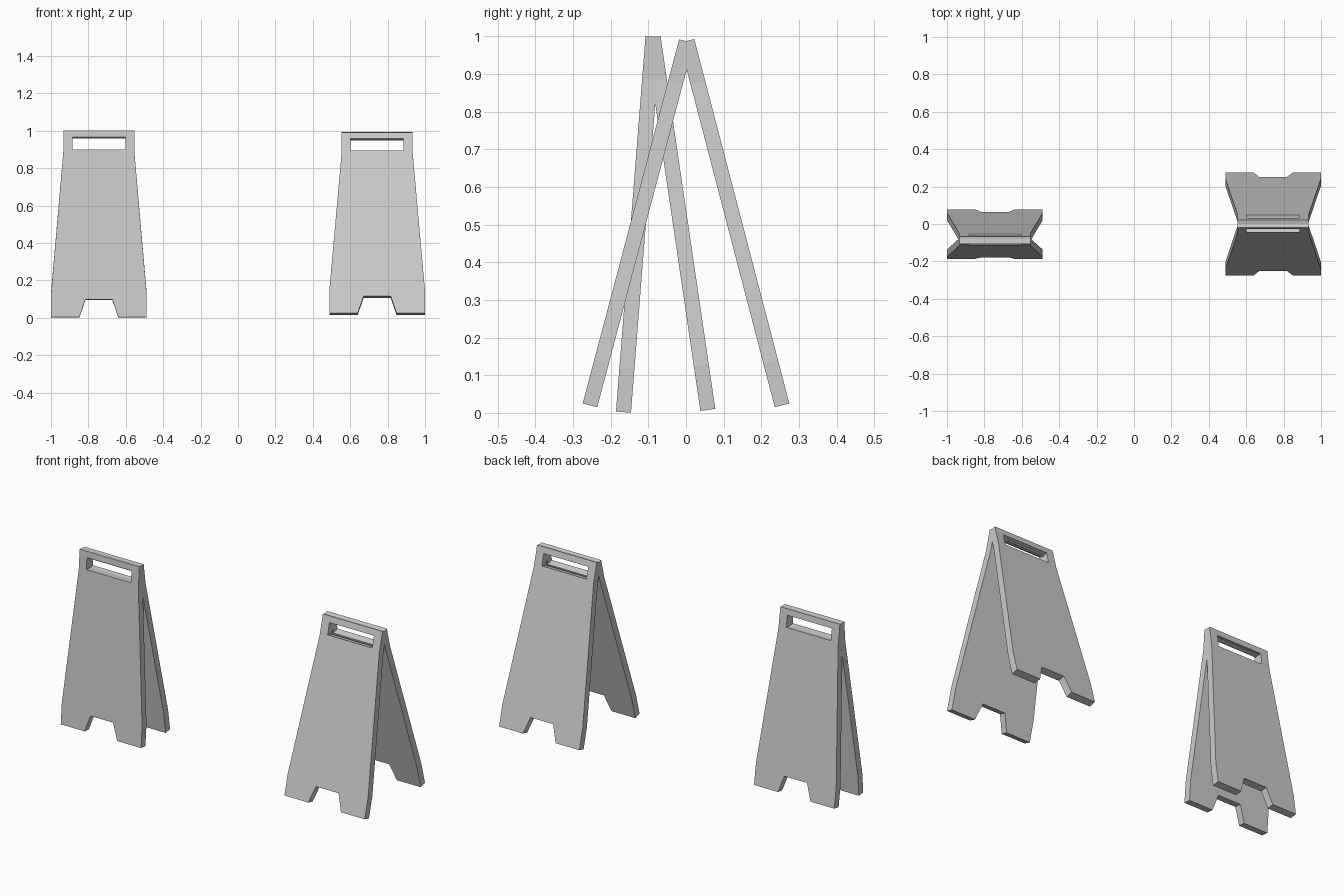
import bpy, bmesh, math

if "Cube" in bpy.data.objects:
    bpy.data.objects.remove(bpy.data.objects["Cube"])

THICK = 0.04

# half outline of a panel: notched foot, tapered side, straight handle end
HALF = [(0.072, 0.095), (0.104, 0.0), (0.256, 0.0), (0.256, 0.12),
        (0.19, 0.885), (0.19, 1.0)]
OUTLINE = HALF + [(-x, y) for x, y in reversed(HALF)]
# handle slot
SLOT = [(-0.142, 0.898), (0.142, 0.898), (0.142, 0.965), (-0.142, 0.965)]


def panel(name, x, foot, top):
    """Extruded panel whose mid-line runs from foot to top, given as (y, z)."""
    curve = bpy.data.curves.new(name, 'CURVE')
    curve.dimensions = '2D'
    curve.fill_mode = 'BOTH'
    curve.extrude = THICK / 2
    for pts in (OUTLINE, SLOT):
        s = curve.splines.new('POLY')
        s.points.add(len(pts) - 1)
        for p, (px, py) in zip(s.points, pts):
            p.co = (px, py, 0, 1)
        s.use_cyclic_u = True
    ob = bpy.data.objects.new(name, curve)
    bpy.context.collection.objects.link(ob)
    ob.location = (x, foot[0], foot[1])
    ob.rotation_euler.x = math.atan2(top[1] - foot[1], top[0] - foot[0])
    bpy.ops.object.select_all(action='DESELECT')
    ob.select_set(True)
    bpy.context.view_layer.objects.active = ob
    bpy.ops.object.convert(target='MESH')
    ob = bpy.context.object
    # weld the caps to the rim
    bm = bmesh.new()
    bm.from_mesh(ob.data)
    bmesh.ops.remove_doubles(bm, verts=bm.verts, dist=1e-4)
    bmesh.ops.recalc_face_normals(bm, faces=bm.faces)
    for f in bm.faces:
        f.smooth = False
    bm.to_mesh(ob.data)
    bm.free()
    return ob


# narrow sign, standing nearly closed
panel("narrow_sign_front_panel", -0.744, (-0.166, 0.002), (-0.0875, 1.0))
panel("narrow_sign_back_panel", -0.744, (0.058, 0.008), (-0.0875, 0.998))

# wide-open sign
panel("open_sign_front_panel", 0.744, (-0.255, 0.02), (0.002, 0.99))
panel("open_sign_back_panel", 0.744, (0.255, 0.02), (0.002, 0.99))
